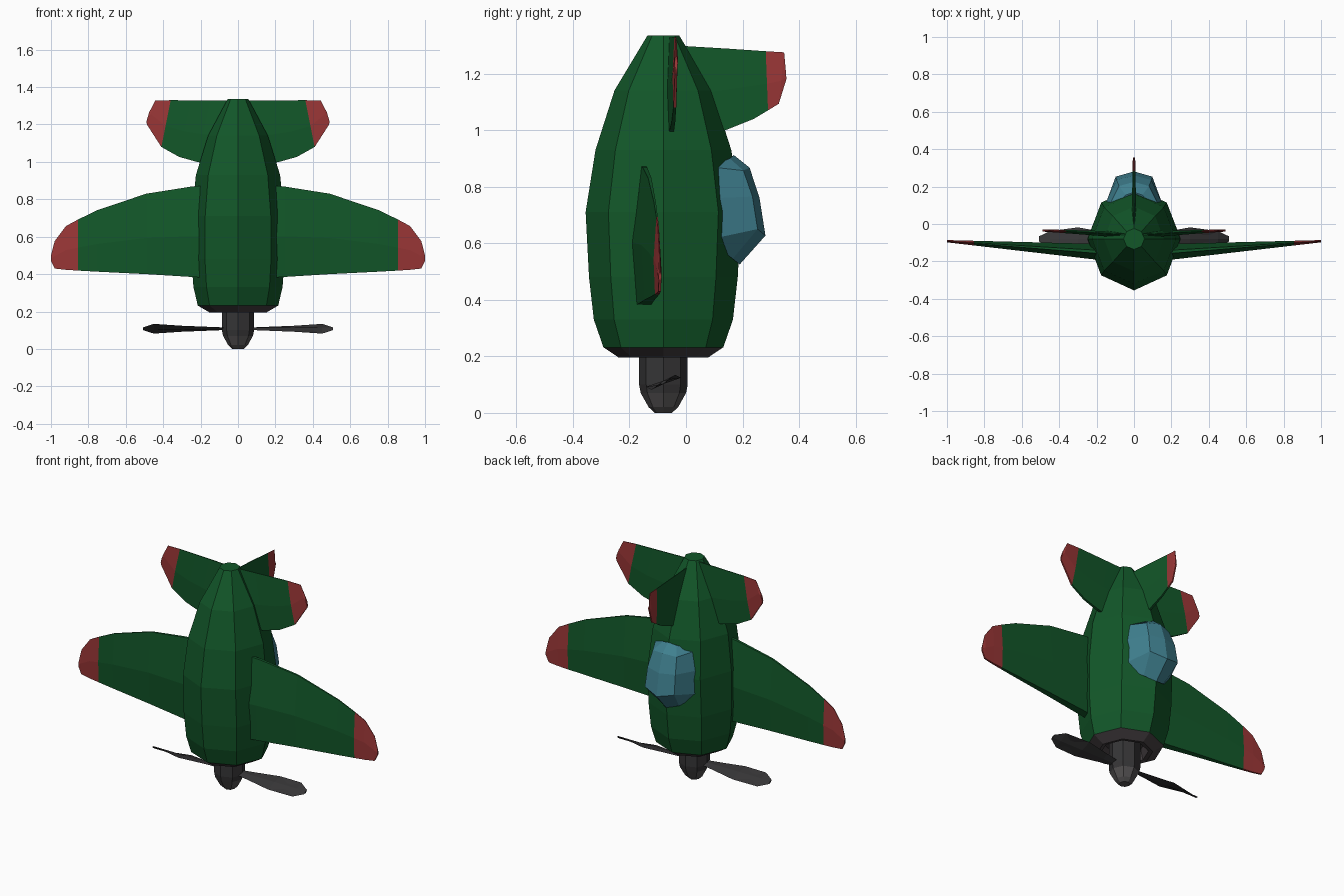
import bpy, bmesh, math

if "Cube" in bpy.data.objects:
    bpy.data.objects.remove(bpy.data.objects["Cube"])

def material(name, r, g, b):
    m = bpy.data.materials.new(name)
    m.diffuse_color = (r, g, b, 1)
    m.use_nodes = True
    m.node_tree.nodes["Principled BSDF"].inputs["Base Color"].default_value = m.diffuse_color
    return m

GREEN = material("dark green", 0.006, 0.095, 0.022)
RED = material("tip red", 0.32, 0.037, 0.037)
GLASS = material("window blue", 0.05, 0.215, 0.275)
COWL = material("cowl grey", 0.06, 0.05, 0.054)
DARK = material("dark grey", 0.036, 0.035, 0.037)
NOSE = material("nose grey", 0.085, 0.08, 0.082)
CY = -0.08  # axis of the body

def loft(name, rings, mats, rule=lambda i: 0, mirror=False):
    """Skin a list of closed rings, colouring each band by its index."""
    bm = bmesh.new()
    loops = [[bm.verts.new(p) for p in ring] for ring in rings]
    n = len(loops[0])
    for i in range(len(loops) - 1):
        for k in range(n):
            f = bm.faces.new((loops[i][k], loops[i][(k + 1) % n],
                              loops[i + 1][(k + 1) % n], loops[i + 1][k]))
            f.material_index = rule(i)
    first = bm.faces.new(loops[0][::-1])
    first.material_index = rule(0)
    last = bm.faces.new(loops[-1])
    last.material_index = rule(len(loops) - 2)
    bmesh.ops.recalc_face_normals(bm, faces=bm.faces)
    me = bpy.data.meshes.new(name)
    bm.to_mesh(me)
    bm.free()
    for m in mats:
        me.materials.append(m)
    ob = bpy.data.objects.new(name, me)
    bpy.context.collection.objects.link(ob)
    if mirror:
        mod = ob.modifiers.new("mirror", 'MIRROR')
        mod.use_axis = (True, False, False)
        mod.use_mirror_merge = False
    return ob

def octagon(z, rx, ry):
    return [(rx * math.cos(a), CY + ry * math.sin(a), z)
            for a in (k * math.pi / 4 for k in range(8))]

def section(lo, hi, c, t):
    """Six-sided aerofoil from leading point lo to trailing point hi."""
    mx = lo[0] * 0.55 + hi[0] * 0.45
    mz = lo[1] * 0.55 + hi[1] * 0.45
    return [(lo[0], c - 0.6 * t, lo[1]), (lo[0], c + 0.6 * t, lo[1]),
            (mx, c + t, mz), (hi[0], c + 0.2 * t, hi[1]),
            (hi[0], c - 0.2 * t, hi[1]), (mx, c - t, mz)]

# Body with cowl lip and recessed opening
body = [(0.26, 0.115, 0.115), (0.2, 0.13, 0.13), (0.195, 0.152, 0.157),
        (0.232, 0.215, 0.212), (0.33, 0.238, 0.246), (0.48, 0.25, 0.263),
        (0.71, 0.248, 0.275), (0.93, 0.225, 0.24), (1.14, 0.16, 0.173),
        (1.335, 0.056, 0.056)]
loft("fuselage", [octagon(*b) for b in body], [COWL, GREEN],
     lambda i: 0 if i < 3 else 1)

# Propeller shaft and nose
loft("propeller_hub", [octagon(z, r, r) for z, r in
     [(0, 0.03), (0.02, 0.052), (0.07, 0.08), (0.1, 0.086), (0.27, 0.086)]],
     [NOSE, DARK], lambda i: 0 if i < 2 else 1)

# Two twisted blades
for s, side in ((1, "right"), (-1, "left")):
    rings = []
    for x, hy, hz in [(0.05, 0.02, 0.006), (0.15, 0.035, 0.01),
                      (0.3, 0.062, 0.016), (0.45, 0.042, 0.026),
                      (0.508, 0.014, 0.007)]:
        y, z, t = CY, 0.108, 0.006
        rings.append([(s * x, y - s * hy, z - hz), (s * x, y, z - t),
                      (s * x, y + s * hy, z + hz), (s * x, y, z + t)])
    loft("propeller_blade_" + side, rings, [DARK])

# Wings with red tips
wing = [(0.15, 0.38, 0.875), (0.25, 0.385, 0.868), (0.49, 0.40, 0.83),
        (0.75, 0.413, 0.743), (0.855, 0.419, 0.692), (0.92, 0.423, 0.657),
        (0.98, 0.43, 0.577), (1.0, 0.47, 0.5)]
rings = []
for x, z0, z1 in wing:
    f = (x - 0.25) / 0.75
    rings.append(section((x, z0), (x, z1), -0.145 + 0.053 * f, 0.04 - 0.034 * f))
loft("wings", rings, [GREEN, RED], lambda i: int(i >= 4), mirror=True)

# Tailplane with red tips
tail = [((0.1, 0.98), (0.03, 1.327)), ((0.22, 1.0), (0.15, 1.328)),
        ((0.315, 1.027), (0.25, 1.329)), ((0.41, 1.08), (0.36, 1.33)),
        ((0.487, 1.2), (0.443, 1.327)), ((0.49, 1.215), (0.475, 1.265))]
rings = [section(lo, hi, -0.062 + 0.055 * lo[0], 0.019 - 0.026 * lo[0])
         for lo, hi in tail]
loft("tailplane", rings, [GREEN, RED], lambda i: int(i >= 3), mirror=True)

# Upright fin with red tip, same section turned upright
fin = [((-0.06, 0.95), (-0.08, 1.302)), ((0.14, 1.0), (0.0, 1.297)),
       ((0.24, 1.04), (0.15, 1.288)), ((0.29, 1.07), (0.282, 1.279)),
       ((0.328, 1.093), (0.347, 1.275)), ((0.355, 1.18), (0.354, 1.2))]
rings = [[(y, x, z) for x, y, z in section(lo, hi, 0, 0.016 - 0.028 * lo[0])]
         for lo, hi in fin]
loft("tail_fin", rings, [GREEN, RED], lambda i: int(i >= 3))

# Faceted canopy: half-sections of side, shoulder and ridge points
canopy = [((0.115, 0.125, 0.577), (0.07, 0.165, 0.545), (0.19, 0.525)),
          ((0.15, 0.113, 0.62), (0.098, 0.253, 0.65), (0.281, 0.627)),
          ((0.15, 0.113, 0.76), (0.093, 0.235, 0.765), (0.26, 0.76)),
          ((0.125, 0.113, 0.867), (0.08, 0.203, 0.857), (0.225, 0.867)),
          ((0.08, 0.11, 0.88), (0.045, 0.155, 0.9), (0.169, 0.912))]
rings = []
for a, b, (ry, rz) in canopy:
    rings.append([a, b, (0, ry, rz), (-b[0], b[1], b[2]),
                  (-a[0], a[1], a[2]), (0, 0.09, a[2])])
loft("canopy", rings, [GLASS])
